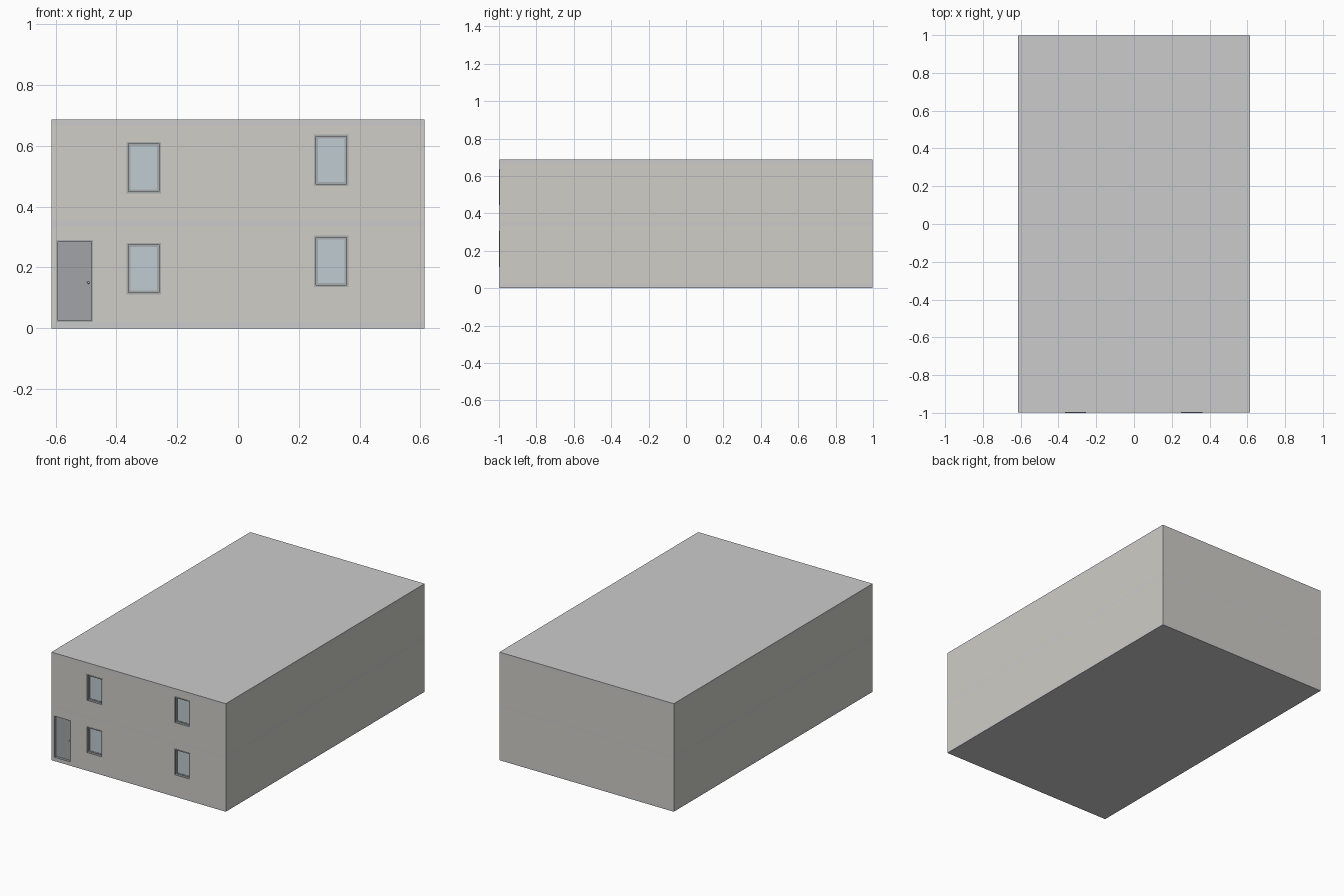
import bpy

if "Cube" in bpy.data.objects:
    bpy.data.objects.remove(bpy.data.objects["Cube"])

W, D, H = 0.613, 0.998, 0.687      # half width, half depth, height
T, SLAB = 0.03, 0.02               # wall and slab thickness
MID = 0.335                        # underside of the upper floor
FRONT = -D


def material(name, rgb):
    m = bpy.data.materials.new(name)
    m.diffuse_color = (*rgb, 1)
    m.use_nodes = True
    m.node_tree.nodes["Principled BSDF"].inputs["Base Color"].default_value = m.diffuse_color
    return m


PLASTER = material("plaster", (0.62, 0.61, 0.57))
CONCRETE = material("concrete", (0.54, 0.54, 0.53))
FRAME = material("frame_grey", (0.40, 0.42, 0.43))
GLASS = material("glass_blue", (0.52, 0.60, 0.64))
DOOR = material("door_grey", (0.36, 0.37, 0.39))


def box(name, x0, x1, y0, y1, z0, z1, mat=None):
    bpy.ops.mesh.primitive_cube_add(
        size=1, location=((x0 + x1) / 2, (y0 + y1) / 2, (z0 + z1) / 2))
    o = bpy.context.object
    o.name = name
    o.scale = (x1 - x0, y1 - y0, z1 - z0)
    bpy.ops.object.transform_apply(location=False, rotation=False, scale=True)
    if mat:
        o.data.materials.append(mat)
    return o


def frame(name, x0, x1, z0, z1, b, y0, y1, mat):
    """Four bars joined into one rectangular frame."""
    bars = [box(name, x0, x0 + b, y0, y1, z0, z1, mat),
            box(name, x1 - b, x1, y0, y1, z0, z1, mat),
            box(name, x0 + b, x1 - b, y0, y1, z0, z0 + b, mat),
            box(name, x0 + b, x1 - b, y0, y1, z1 - b, z1, mat)]
    bpy.ops.object.select_all(action='DESELECT')
    for o in bars:
        o.select_set(True)
    bpy.context.view_layer.objects.active = bars[0]
    bpy.ops.object.join()
    bars[0].name = name


# Floor slabs and roof, flush with the walls
for name, z0, z1 in (("ground_slab", 0, SLAB),
                     ("upper_floor_slab", MID, MID + SLAB),
                     ("roof_slab", H - SLAB, H)):
    box(name, -W, W, -D, D, z0, z1, CONCRETE)

# Walls of both storeys
front_walls = []
for storey, z0, z1 in (("lower", SLAB, MID), ("upper", MID + SLAB, H - SLAB)):
    front_walls.append(box(storey + "_front_wall", -W, W, -D, -D + T, z0, z1, PLASTER))
    box(storey + "_back_wall", -W, W, D - T, D, z0, z1, PLASTER)
    box(storey + "_left_wall", -W, -W + T, -D + T, D - T, z0, z1, PLASTER)
    box(storey + "_right_wall", W - T, W, -D + T, D - T, z0, z1, PLASTER)


def cut(wall, x0, x1, z0, z1):
    c = box("opening_cutter", x0, x1, FRONT - 0.05, FRONT + T + 0.05, z0, z1)
    m = wall.modifiers.new("opening", 'BOOLEAN')
    m.operation, m.object, m.solver = 'DIFFERENCE', c, 'EXACT'
    bpy.context.view_layer.objects.active = wall
    bpy.ops.object.modifier_apply(modifier=m.name)
    bpy.data.objects.remove(c)


# Windows: outer frame, inner sash and recessed pane
for side, x0, x1, sill in (("left", -0.366, -0.253, 0.112),
                           ("right", 0.250, 0.363, 0.136)):
    for wall, storey, dz in zip(front_walls, ("lower", "upper"), (0, 0.332)):
        z0, z1 = sill + dz, sill + dz + 0.169
        n = f"{storey}_{side}_window"
        cut(wall, x0, x1, z0, z1)
        frame(n + "_frame", x0, x1, z0, z1, 0.006, -1.0, FRONT + T, FRAME)
        frame(n + "_sash", x0 + 0.006, x1 - 0.006, z0 + 0.006, z1 - 0.006,
              0.007, FRONT + 0.012, FRONT + 0.024, FRAME)
        box(n + "_pane", x0 + 0.013, x1 - 0.013, FRONT + 0.015, FRONT + 0.02,
            z0 + 0.013, z1 - 0.013, GLASS)

# Door: frame, recessed leaf and knob
dx0, dx1, dz0, dz1 = -0.597, -0.477, SLAB, 0.29
cut(front_walls[0], dx0, dx1, dz0 - 0.01, dz1)
frame("door_frame", dx0, dx1, dz0, dz1, 0.005, FRONT, FRONT + T, FRAME)
box("door_leaf", dx0 + 0.005, dx1 - 0.005, FRONT + 0.015, FRONT + 0.025,
    dz0 + 0.005, dz1 - 0.005, DOOR)
bpy.ops.mesh.primitive_uv_sphere_add(segments=12, ring_count=8, radius=0.004,
                                     location=(dx1 - 0.015, FRONT + 0.012, 0.15))
knob = bpy.context.object
knob.name = "door_knob"
knob.data.materials.append(FRAME)
bpy.ops.object.shade_smooth_by_angle()
# Back face of the frames keeps the depth at -1; the rear wall ends at D
bpy.data.objects["lower_back_wall"].data.update()
